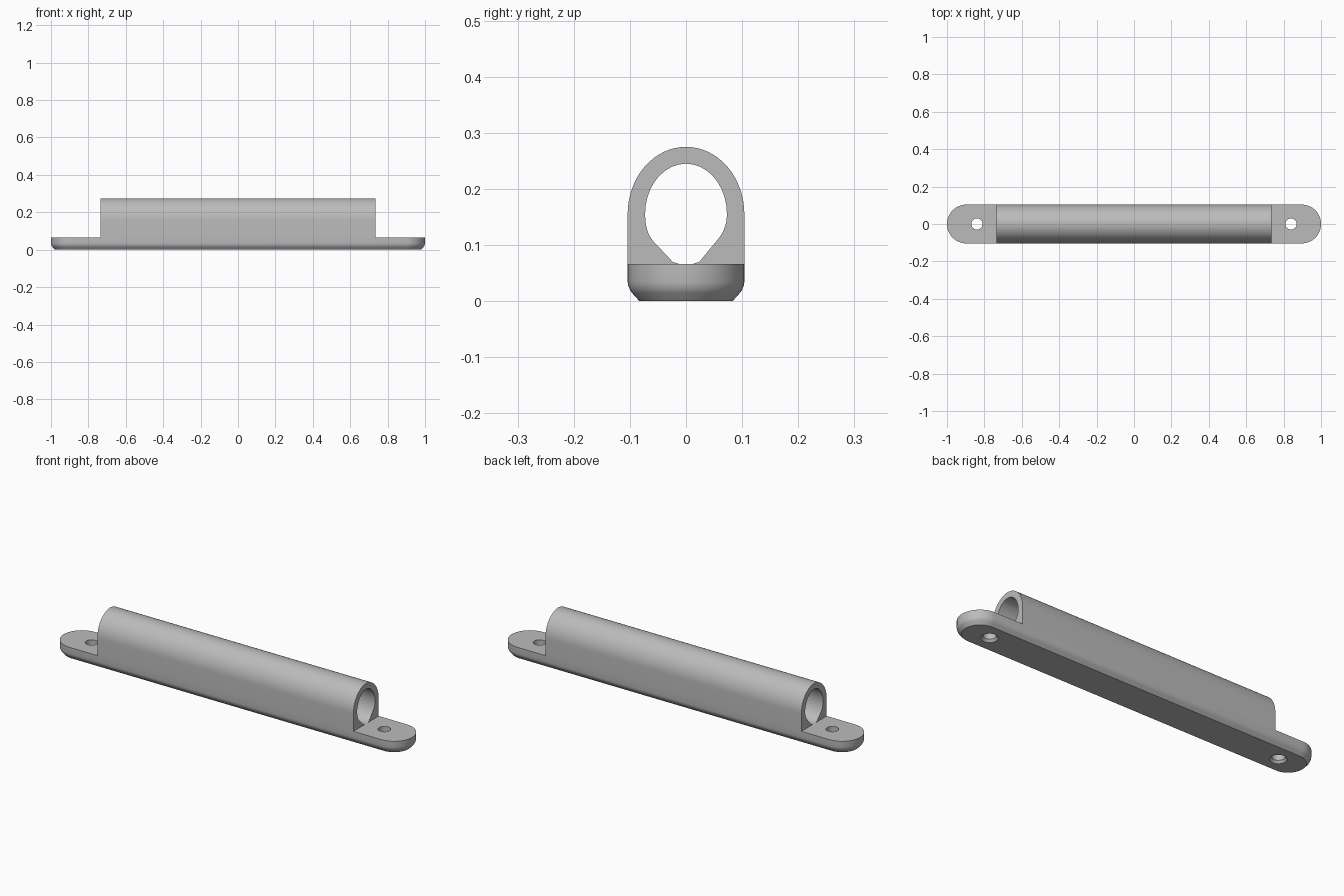
import bpy, bmesh, math

cube = bpy.data.objects.get("Cube")
if cube:
    bpy.data.objects.remove(cube, do_unlink=True)

HALF_LENGTH, HALF_WIDTH, BASE_TOP = 1.0, 0.104, 0.066
TUBE_HALF, HOLE_X = 0.735, 0.84
ARC = 32

grey = bpy.data.materials.new("satin grey")
grey.use_nodes = True
grey.diffuse_color = (0.5, 0.5, 0.5, 1)
grey.node_tree.nodes["Principled BSDF"].inputs["Base Color"].default_value = (0.5, 0.5, 0.5, 1)


def finish(bm, name):
    bmesh.ops.recalc_face_normals(bm, faces=bm.faces)
    mesh = bpy.data.meshes.new(name)
    bm.to_mesh(mesh)
    bm.free()
    mesh.materials.append(grey)
    obj = bpy.data.objects.new(name, mesh)
    bpy.context.collection.objects.link(obj)
    bpy.ops.object.select_all(action="DESELECT")
    obj.select_set(True)
    bpy.context.view_layer.objects.active = obj
    bpy.ops.object.shade_smooth_by_angle(angle=math.radians(30))
    return obj


def loft(bm, rings):
    """Bridge closed rings of points; return the edges of the first and last ring."""
    loops = [[bm.verts.new(p) for p in ring] for ring in rings]
    n = len(loops[0])
    for low, high in zip(loops, loops[1:]):
        for i in range(n):
            j = (i + 1) % n
            bm.faces.new((low[i], low[j], high[j], high[i]))
    return [[bm.edges.get((loop[i], loop[(i + 1) % n])) for i in range(n)]
            for loop in (loops[0], loops[-1])]


def stadium(radius, z):
    centre = HALF_LENGTH - HALF_WIDTH
    points = []
    for side in (1, -1):
        for i in range(ARC + 1):
            a = math.pi * (i / ARC - 0.5)
            points.append((side * (centre + radius * math.cos(a)), side * radius * math.sin(a), z))
    return points


def circle(x, radius, z):
    return [(x + radius * math.cos(math.tau * i / ARC), radius * math.sin(math.tau * i / ARC), z)
            for i in range(ARC)]


# Mounting base: rounded strip with a softened lower rim and two screw holes
bm = bmesh.new()
rim = [(0.083, 0), (0.0965, 0.015), (0.1, 0.02), (0.103, 0.028), (HALF_WIDTH, 0.035), (HALF_WIDTH, BASE_TOP)]
bottom, top = loft(bm, [stadium(r, z) for r, z in rim])
for x in (-HOLE_X, HOLE_X):
    low, high = loft(bm, [circle(x, r, z) for r, z in ((0.04, 0), (0.03, 0.012), (0.03, BASE_TOP))])
    bottom += low
    top += high
for edges in (bottom, top):
    bmesh.ops.triangle_fill(bm, edges=edges, use_beauty=True, use_dissolve=False)
finish(bm, "mounting_base")

# Tube housing: arched outside, oval bore resting on the base
AXIS_Z, BORE_Y, BORE_Z, ARCH_Z = 0.155, 0.073, 0.09, 0.12
outer = [(HALF_WIDTH, BASE_TOP)]
outer += [(HALF_WIDTH * math.cos(math.pi * i / ARC), AXIS_Z + ARCH_Z * math.sin(math.pi * i / ARC))
          for i in range(ARC + 1)]
outer += [(-HALF_WIDTH, BASE_TOP)]
count = len(outer)
start = -math.asin((AXIS_Z - BASE_TOP) / BORE_Z)
sweep = math.pi - 2 * start
inner = []
for i in range(count):
    a = start + sweep * i / (count - 1)
    inner.append((BORE_Y * math.cos(a), AXIS_Z + BORE_Z * math.sin(a)))

bm = bmesh.new()
grid = [[[bm.verts.new((x, y, z)) for y, z in line] for line in (outer, inner)]
        for x in (-TUBE_HALF, TUBE_HALF)]
(out_a, in_a), (out_b, in_b) = grid
for i in range(count - 1):
    for p, q in ((out_a, out_b), (in_a, in_b), (out_a, in_a), (out_b, in_b)):
        bm.faces.new((p[i], p[i + 1], q[i + 1], q[i]))
for i in (0, -1):  # undersides resting on the base
    bm.faces.new((out_a[i], out_b[i], in_b[i], in_a[i]))
finish(bm, "tube_housing")
